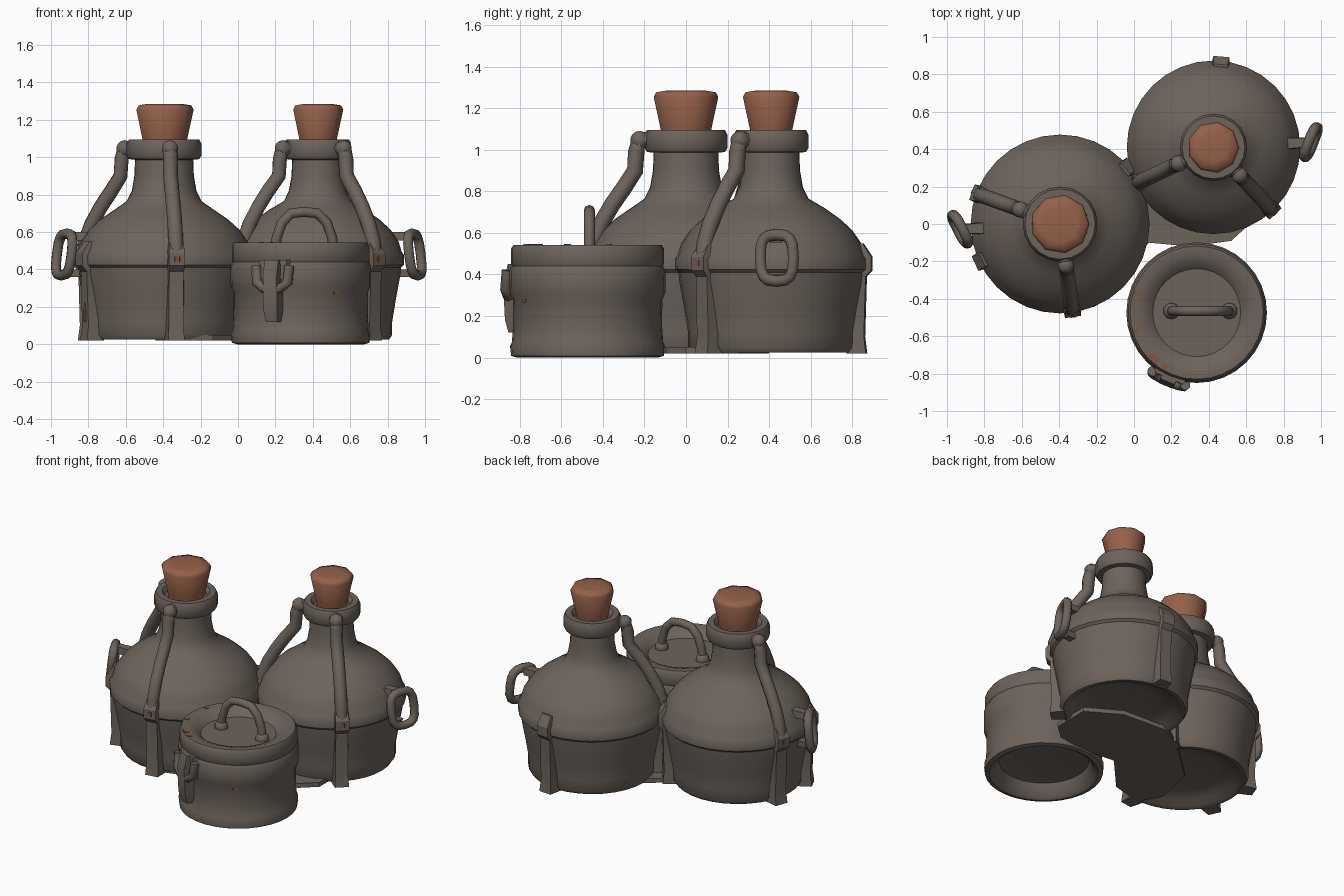
import bpy, bmesh, math
from mathutils import Vector, Matrix

if "Cube" in bpy.data.objects:
    bpy.data.objects.remove(bpy.data.objects["Cube"])


def material(name, rgb):
    m = bpy.data.materials.new(name)
    m.diffuse_color = (*rgb, 1)
    m.use_nodes = True
    m.node_tree.nodes["Principled BSDF"].inputs["Base Color"].default_value = m.diffuse_color
    return m


CLAY = material("grey brown clay", (0.152, 0.125, 0.105))
CORK = material("cork brown", (0.300, 0.120, 0.068))
RUST = material("rust", (0.230, 0.085, 0.042))


def finish(name, bm, mat, angle=40):
    bmesh.ops.recalc_face_normals(bm, faces=bm.faces)
    me = bpy.data.meshes.new(name)
    bm.to_mesh(me)
    bm.free()
    ob = bpy.data.objects.new(name, me)
    bpy.context.collection.objects.link(ob)
    me.materials.append(mat)
    bpy.ops.object.select_all(action='DESELECT')
    ob.select_set(True)
    bpy.context.view_layer.objects.active = ob
    bpy.ops.object.shade_smooth_by_angle(angle=math.radians(angle))
    return ob


def skin(bm, loops, closed=False):
    """Join vertex loops into a tube, capping the ends if it is open."""
    n = len(loops[0])
    pairs = list(zip(loops, loops[1:])) + ([(loops[-1], loops[0])] if closed else [])
    for a, b in pairs:
        for i in range(n):
            j = (i + 1) % n
            bm.faces.new((a[i], a[j], b[j], b[i]))
    if not closed:
        bm.faces.new(loops[0])
        bm.faces.new(loops[-1])


def lathe(name, centre, profile, mat, sides=28, angle=40):
    bm = bmesh.new()
    loops = []
    for r, z in profile:
        loops.append([bm.verts.new((centre[0] + r * math.cos(2 * math.pi * i / sides),
                                    centre[1] + r * math.sin(2 * math.pi * i / sides), z))
                      for i in range(sides)])
    skin(bm, loops)
    return finish(name, bm, mat, angle)


def tube(name, points, radius, closed=False, sides=8):
    """Round bar swept along a planar path."""
    pts = [Vector(p) for p in points]
    n = len(pts)
    normal = next(c for c in ((pts[i + 1] - pts[i]).cross(pts[i + 2] - pts[i + 1])
                              for i in range(n - 2)) if c.length > 1e-6).normalized()
    bm = bmesh.new()
    loops = []
    for i, p in enumerate(pts):
        a = pts[(i - 1) % n] if closed or i else p
        b = pts[(i + 1) % n] if closed or i < n - 1 else p
        side = normal.cross((b - a).normalized())
        loops.append([bm.verts.new(p + radius * (normal * math.cos(t) + side * math.sin(t)))
                      for t in (2 * math.pi * k / sides for k in range(sides))])
    skin(bm, loops, closed)
    return finish(name, bm, CLAY, 50)


def ball(name, p, r):
    bm = bmesh.new()
    bmesh.ops.create_uvsphere(bm, u_segments=10, v_segments=7, radius=r,
                              matrix=Matrix.Translation(p))
    return finish(name, bm, CLAY, 60)


def slab(name, place, rows, mat=CLAY):
    """Vertical strap: each row is height, inner radius, outer radius, half width."""
    bm = bmesh.new()
    loops = [[bm.verts.new(place(r, z, w)) for r, w in
              ((ri, -h), (ro, -h * 0.8), (ro, h * 0.8), (ri, h))] for z, ri, ro, h in rows]
    skin(bm, loops)
    return finish(name, bm, mat, 30)


def polar(centre, degrees):
    """Placement function: radius, height and sideways offset at one bearing."""
    a = math.radians(degrees)
    return lambda r, z, w=0.0: Vector((centre[0] + r * math.cos(a) - w * math.sin(a),
                                       centre[1] + r * math.sin(a) + w * math.cos(a), z))


def rust_spot(place, r, z, tall=0.014, wide=0.016, deep=0.004):
    slab("rust_spot", place, [(z - tall, r - deep, r + deep * 0.8, wide),
                              (z + tall, r - deep, r + deep * 0.8, wide)], RUST)


def ring_handle(centre, radius, degrees, slant):
    """Upright oblong ring on a short lug."""
    place = polar(centre, degrees)
    pts = []
    for i in range(16):
        t = 2 * math.pi * i / 16
        c, s = math.cos(t), math.sin(t)
        u = math.copysign(abs(c) ** 0.65, c) * 0.078
        v = math.copysign(abs(s) ** 0.65, s) * 0.112
        pts.append(place(radius + 0.08 + slant * u - 0.12 * v, 0.48 + v, u))
    tube("ring_handle", pts, 0.028, closed=True)
    slab("handle_lug", place, [(0.36, radius - 0.05, radius + 0.055, 0.028),
                               (0.40, radius - 0.05, radius + 0.07, 0.03)])
    slab("handle_lug", place, [(0.555, radius - 0.08, radius + 0.045, 0.035),
                               (0.60, radius - 0.10, radius + 0.06, 0.03)])


def bottle(centre, s, neck, full_straps, short_straps, handle, slant):
    """s scales the belly radius, neck is the neck radius."""
    ring = neck + 0.045
    lathe("bottle_body", centre, [
        (0.20 * s, 0.075), (0.33 * s, 0.06), (0.36 * s, 0.03), (0.395 * s, 0.025),
        (0.412 * s, 0.05), (0.412 * s, 0.12), (0.432 * s, 0.24), (0.455 * s, 0.36),
        (0.460 * s, 0.41), (0.476 * s, 0.425), (0.478 * s, 0.475), (0.464 * s, 0.495),
        (0.447 * s, 0.55), (0.405 * s, 0.61), (0.345 * s, 0.665), (0.265 * s, 0.72),
        (neck + 0.045, 0.765), (neck + 0.018, 0.82), (neck + 0.004, 0.90),
        (neck, 1.0)], CLAY, 32)
    # Collar around the mouth
    lathe("bottle_collar", centre, [
        (neck - 0.01, 0.985), (ring - 0.012, 0.99), (ring, 1.01), (ring, 1.07),
        (ring - 0.012, 1.095), (neck - 0.005, 1.095), (neck - 0.025, 1.07)], CLAY, 20)
    # Tapered stopper with a softened top
    c = neck + 0.003
    lathe("stopper", centre, [(c - 0.04, 1.05), (c - 0.034, 1.10), (c, 1.255),
                              (c - 0.012, 1.277), (c - 0.06, 1.285)], CORK, 9, 80)
    # Straps from the collar down to the foot
    for a in full_straps:
        place = polar(centre, a)
        path = [(ring - 0.02, 1.05), (ring + 0.03, 1.045), (ring + 0.042, 0.99),
                (ring + 0.048, 0.90), (0.30 * s, 0.82), (0.36 * s, 0.735),
                (0.415 * s, 0.64), (0.45 * s, 0.55), (0.46 * s, 0.46)]
        tube("strap_bar", [place(r, z) for r, z in path], 0.04)
        ball("strap_knob", place(ring + 0.025, 1.045), 0.046)
    for a in full_straps + short_straps:
        slab("strap_foot", polar(centre, a), [
            (0.02, 0.38 * s, 0.475 * s, 0.055), (0.10, 0.38 * s, 0.465 * s, 0.05),
            (0.39, 0.42 * s, 0.474 * s, 0.048), (0.42, 0.42 * s, 0.502 * s, 0.054),
            (0.485, 0.42 * s, 0.502 * s, 0.054), (0.55, 0.40 * s, 0.458 * s, 0.045)])
    ring_handle(centre, 0.455 * s, handle, slant)
    # Rust on the strap bands
    for a in full_straps:
        rust_spot(polar(centre, a), 0.502 * s, 0.455)


A, B = (-0.395, 0.0), (0.425, 0.41)
bottle(A, 1.0, 0.155, [-82, 160], [40, 205], 183, -0.45)
bottle(B, 0.97, 0.135, [205, -47], [85], 3, 0.45)
rust_spot(polar(A, 205), 0.468, 0.17, 0.05, 0.012)

# Lidded pot with a hollow foot
POT = (0.335, -0.474)
lathe("pot_body", POT, [
    (0.20, 0.105), (0.28, 0.09), (0.315, 0.015), (0.34, 0.0), (0.368, 0.008), (0.373, 0.055),
    (0.364, 0.075), (0.359, 0.15), (0.360, 0.28), (0.374, 0.31), (0.376, 0.42),
    (0.364, 0.44), (0.34, 0.44)], CLAY, 32)
lathe("pot_lid", POT, [
    (0.33, 0.43), (0.360, 0.435), (0.368, 0.45), (0.368, 0.525), (0.356, 0.543),
    (0.315, 0.543), (0.265, 0.525), (0.235, 0.495), (0.08, 0.495)], CLAY, 32)
# Arched lid grip
arch = [(-0.16, 0.48), (-0.148, 0.57), (-0.12, 0.65), (-0.07, 0.70), (0, 0.708),
        (0.07, 0.70), (0.12, 0.65), (0.148, 0.57), (0.16, 0.48)]
tube("lid_grip", [(0.355 + x, -0.465, z) for x, z in arch], 0.027)
for sx in (-1, 1):
    ball("grip_base", (0.355 + sx * 0.155, -0.465, 0.50), 0.045)

# Pot latch: tongue hanging between two side lugs
latch = polar(POT, 247)
slab("latch_tongue", latch, [(0.12, 0.34, 0.40, 0.04), (0.18, 0.34, 0.415, 0.05),
                             (0.36, 0.34, 0.425, 0.05), (0.45, 0.34, 0.40, 0.05)])
tube("latch_bow", [latch(r, z, w) for r, z, w in
                   ((0.38, 0.42, -0.095), (0.39, 0.33, -0.09), (0.395, 0.30, -0.05),
                    (0.395, 0.30, 0.05), (0.39, 0.33, 0.09), (0.38, 0.42, 0.095))], 0.028)
slab("latch_plate", latch, [(0.35, 0.33, 0.385, 0.10), (0.45, 0.33, 0.382, 0.10)])

# Rust on the pot wall and on top of the lid rim
rust_spot(polar(POT, -58), 0.360, 0.28)
for bearing, wide in ((162, 0.014), (197, 0.014), (227, 0.03), (240, 0.016)):
    rust_spot(polar(POT, bearing), 0.337, 0.543, 0.003, wide, 0.015)

# Ragged base web joining the three vessels
outline = [(0.62, 0.0), (0.62, 0.25), (0.4, 0.38), (0.05, 0.40), (-0.15, 0.25), (-0.38, 0.04),
           (-0.44, -0.25), (-0.36, -0.40), (-0.14, -0.34), (0.08, -0.1), (0.3, -0.12),
           (0.52, -0.09)]
bm = bmesh.new()
skin(bm, [[bm.verts.new((x, y, z)) for x, y in outline] for z in (0.02, 0.05)])
finish("base_web", bm, CLAY, 30)
